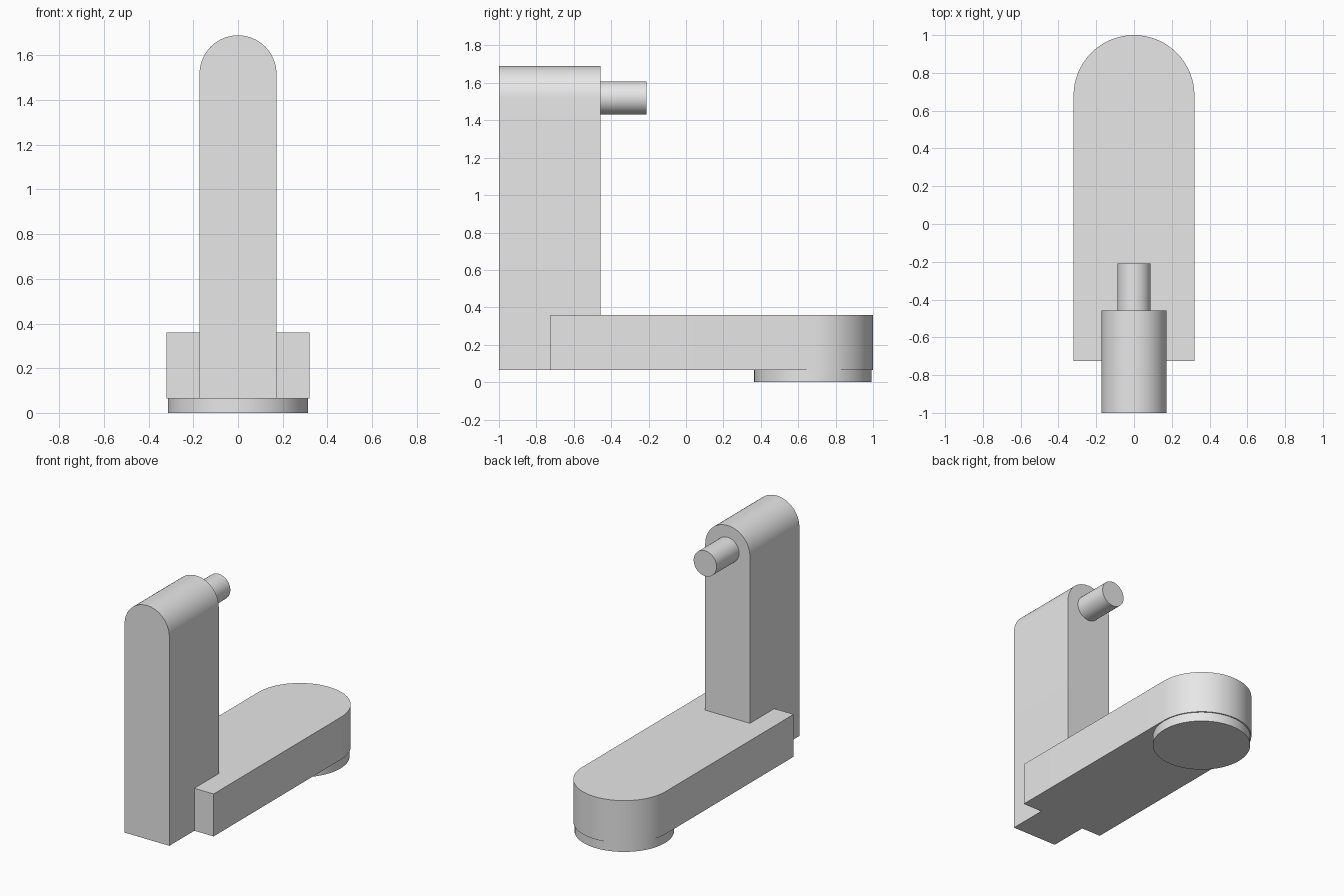
import bpy
import bmesh
from math import pi, sin, cos, radians
from mathutils import Matrix, Vector

cube = bpy.data.objects.get("Cube")
if cube:
    bpy.data.objects.remove(cube, do_unlink=True)

GREY = (0.8, 0.8, 0.8, 1.0)
grey = bpy.data.materials.new("plain grey")
grey.use_nodes = True
grey.diffuse_color = GREY
grey.node_tree.nodes["Principled BSDF"].inputs["Base Color"].default_value = GREY


def finish(bm, name):
    """Turn a bmesh into a smooth-shaded part with sharp edges kept."""
    bmesh.ops.recalc_face_normals(bm, faces=bm.faces)
    mesh = bpy.data.meshes.new(name)
    bm.to_mesh(mesh)
    bm.free()
    mesh.materials.append(grey)
    part = bpy.data.objects.new(name, mesh)
    bpy.context.collection.objects.link(part)
    bpy.ops.object.select_all(action="DESELECT")
    part.select_set(True)
    bpy.context.view_layer.objects.active = part
    bpy.ops.object.shade_smooth_by_angle(angle=radians(30))
    return part


def extrude_profile(name, points, direction):
    """Fill an outline and push it along a direction."""
    bm = bmesh.new()
    face = bm.faces.new([bm.verts.new(p) for p in points])
    result = bmesh.ops.extrude_face_region(bm, geom=[face], use_keep_orig=True)
    moved = [v for v in result["geom"] if isinstance(v, bmesh.types.BMVert)]
    bmesh.ops.translate(bm, verts=moved, vec=Vector(direction))
    return finish(bm, name)


def round_end(radius, start, centre, steps=32):
    """Straight-sided outline with one half-round end, as (across, along)."""
    arc = [(radius * cos(pi * i / steps), centre + radius * sin(pi * i / steps))
           for i in range(steps + 1)]
    return [(-radius, start), (radius, start)] + arc


def cylinder(name, radius, depth, matrix):
    bm = bmesh.new()
    bmesh.ops.create_cone(bm, cap_ends=True, segments=64, radius1=radius,
                          radius2=radius, depth=depth, matrix=matrix)
    return finish(bm, name)


# Horizontal arm, rounded at the back
extrude_profile("base_arm",
                [(x, y, 0.065) for x, y in round_end(0.32, -0.725, 0.68)],
                (0, 0, 0.295))

# Upright arm, rounded at the top
extrude_profile("upright_arm",
                [(x, -1, z) for x, z in round_end(0.172, 0.065, 1.518)],
                (0, 0.543, 0))

# Round foot under the back end
cylinder("foot_disc", 0.314, 0.065, Matrix.Translation((0, 0.678, 0.0325)))

# Pin pointing backwards from the top of the upright
cylinder("pin", 0.088, 0.26,
         Matrix.Translation((0, -0.34, 1.52)) @ Matrix.Rotation(pi / 2, 4, "X"))
